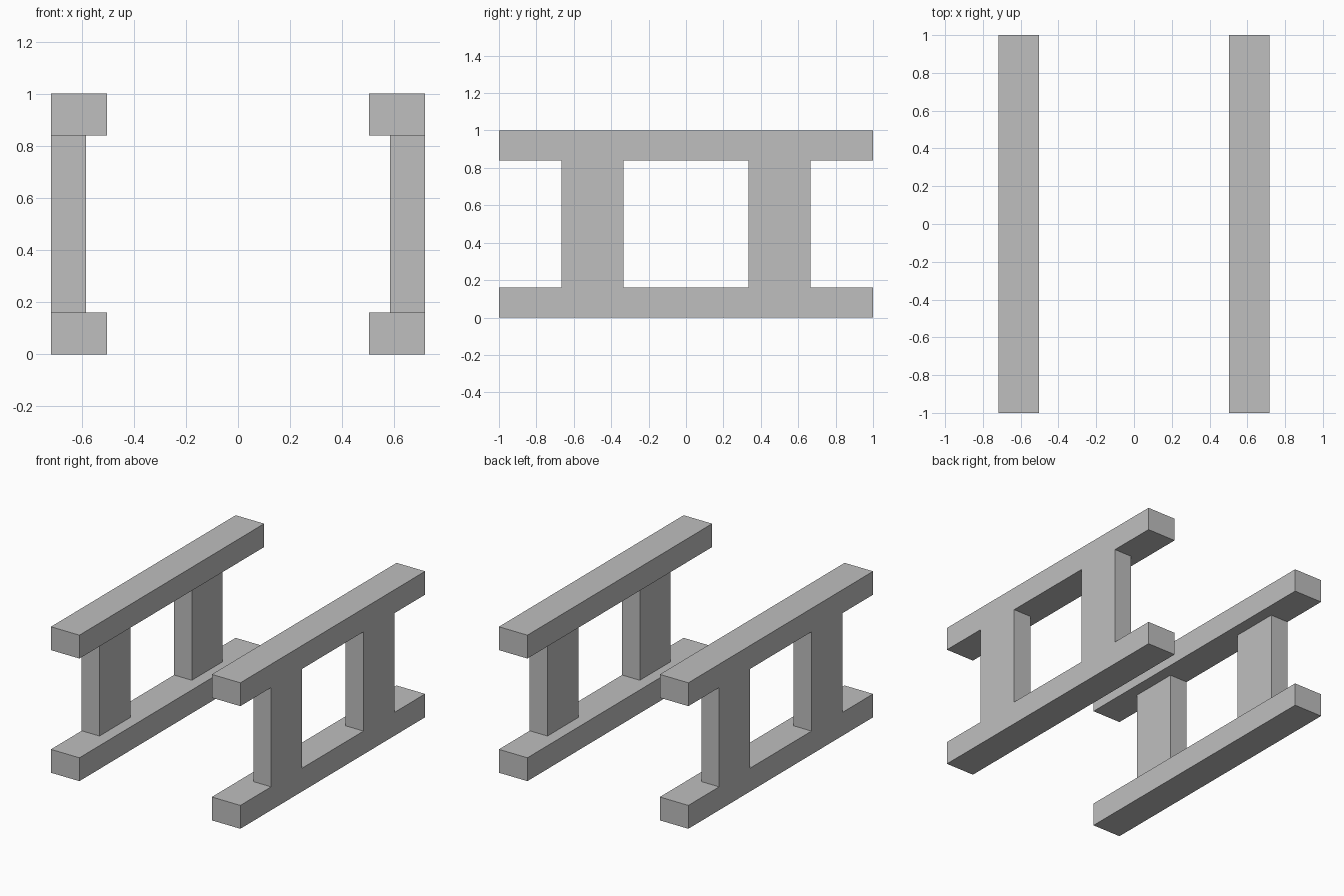
import bpy

cube = bpy.data.objects.get("Cube")
if cube:
    bpy.data.objects.remove(cube, do_unlink=True)

# Single flat grey
grey = bpy.data.materials.new("light_grey")
grey.use_nodes = True
colour = (0.52, 0.52, 0.52, 1)
grey.diffuse_color = colour
grey.node_tree.nodes["Principled BSDF"].inputs["Base Color"].default_value = colour

OUTER, RAIL_IN, POST_IN = 0.718, 0.502, 0.583
RAIL_H, HEIGHT = 0.16, 1.0
POST_NEAR, POST_FAR = 1 / 3, 2 / 3


def box(name, low, high):
    """Box spanning two opposite corners."""
    centre = [(a + b) / 2 for a, b in zip(low, high)]
    bpy.ops.mesh.primitive_cube_add(size=1, location=centre)
    obj = bpy.context.object
    obj.name = name
    obj.scale = [abs(b - a) for a, b in zip(low, high)]
    bpy.ops.object.transform_apply(location=True, rotation=False, scale=True)
    obj.data.materials.append(grey)
    return obj


def union(target, other):
    """Fuse one solid into another and drop the spare."""
    mod = target.modifiers.new("Union", "BOOLEAN")
    mod.operation = "UNION"
    mod.solver = "EXACT"
    mod.object = other
    bpy.context.view_layer.objects.active = target
    bpy.ops.object.modifier_apply(modifier=mod.name)
    bpy.data.objects.remove(other, do_unlink=True)


# Each side frame: two long rails joined by two posts, flush on the outside
for side, sx in (("left", 1), ("right", -1)):
    frame = box(side + "_frame", (sx * RAIL_IN, -1, 0), (sx * OUTER, 1, RAIL_H))
    top = box("top_rail", (sx * RAIL_IN, -1, HEIGHT - RAIL_H), (sx * OUTER, 1, HEIGHT))
    posts = [box("post", (sx * POST_IN, sy * POST_NEAR, RAIL_H / 2),
                 (sx * OUTER, sy * POST_FAR, HEIGHT - RAIL_H / 2)) for sy in (-1, 1)]
    for part in (posts[0], top, posts[1]):
        union(frame, part)
